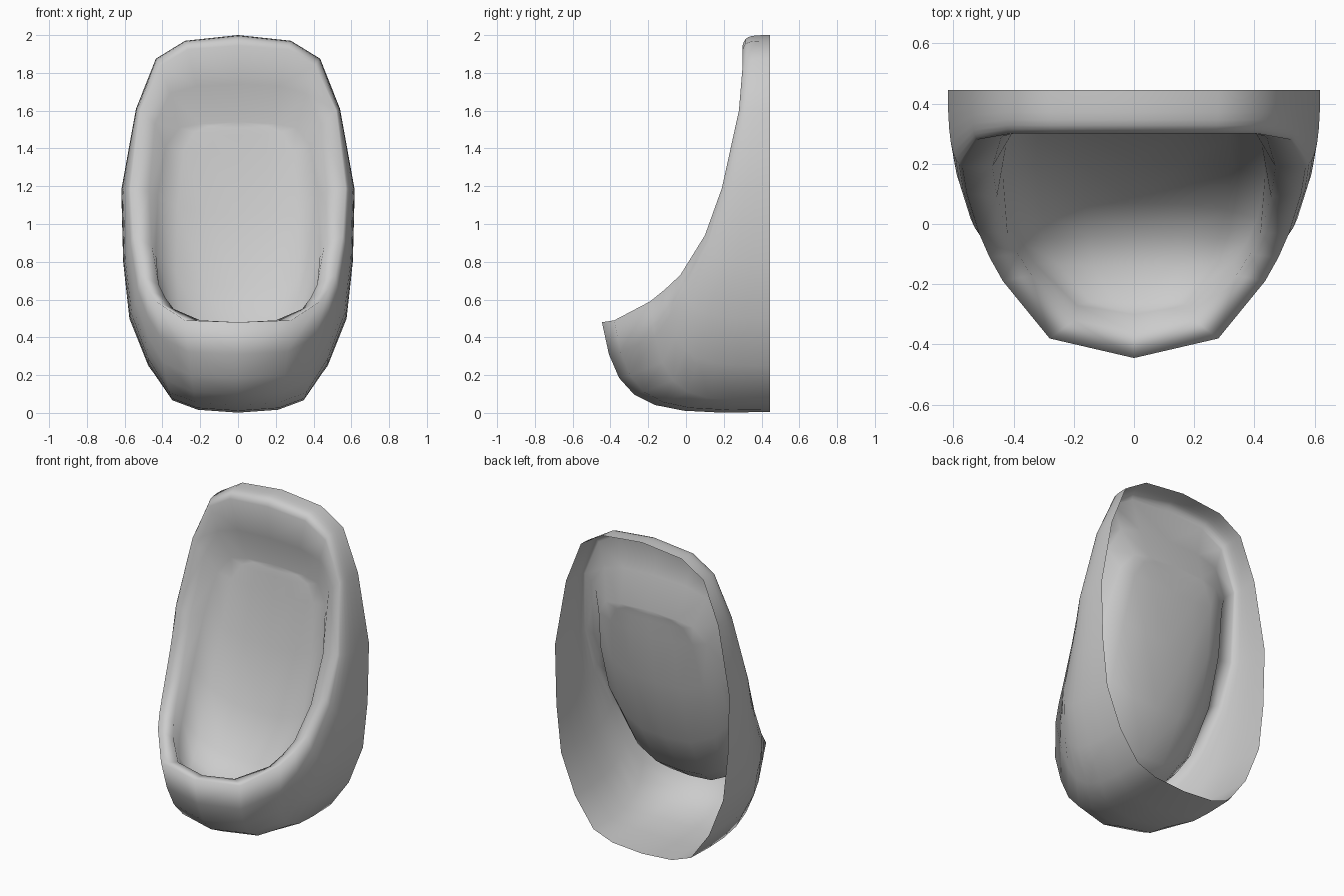
import bpy, bmesh
from mathutils import Vector as V

if "Cube" in bpy.data.objects:
    bpy.data.objects.remove(bpy.data.objects["Cube"])

# Half rings, ordered from bottom centre, up the right side, to top centre
back_ring = [V((x, .445, z)) for x, z in (
    (0, .005), (.21, .02), (.345, .07), (.475, .25), (.575, .50), (.608, .80),
    (.618, 1.18), (.54, 1.61), (.435, 1.875), (.28, 1.97), (0, 2.0))]
rim_outer = [V(p) for p in (
    (0, -.445, .48), (.28, -.38, .49), (.435, -.19, .59), (.48, -.11, .655),
    (.515, -.03, .73), (.555, .10, .94), (.57, .19, 1.19), (.52, .28, 1.6),
    (.41, .30, 1.84), (.265, .30, 1.925), (0, .30, 1.945))]
rim_inner = [V(p) for p in (
    (0, -.36, .475), (.2, -.32, .49), (.34, -.17, .55), (.385, -.10, .61),
    (.42, -.03, .68), (.455, .09, .88), (.47, .19, 1.17), (.44, .29, 1.53),
    (.36, .31, 1.69), (.22, .315, 1.73), (0, .315, 1.74)) ]
bowl_edge = [V(p) for p in (
    (0, -.30, .36), (.19, -.27, .37), (.33, -.13, .42), (.375, -.06, .49),
    (.41, .02, .58), (.435, .16, .85), (.425, .26, 1.15), (.385, .335, 1.41),
    (.31, .37, 1.51), (.2, .38, 1.53), (0, .38, 1.54))]
# Centre line of the bowl floor and back wall (y, z), one per inner row
bowl_centre = [(-.25, .33), (-.14, .30), (-.04, .32), (.07, .40), (.21, .66),
               (.31, 1.05), (.36, 1.37), (.37, 1.47), (.375, 1.51)]


def lerp(a, b, t):
    return a + (b - a) * t


def body_point(b, r, t):
    """Curve of the outer body between the wall edge and the rim."""
    c1 = V((b.x, lerp(b.y, r.y, .75), b.z - (.02 if b.z < .2 else 0)))
    c2 = V((lerp(b.x, r.x, .4), lerp(b.y, r.y, .92), lerp(b.z, r.z, .05)))
    s = 1 - t
    p = b * s**3 + c1 * 3 * s * s * t + c2 * 3 * s * t * t + r * t**3
    p.z = max(p.z, 0)
    return p


bm = bmesh.new()
# Outer body, rim and bowl lip as one loft
rings = [[body_point(b, r, k / 7) for b, r in zip(back_ring, rim_outer)]
         for k in range(8)]
rings += [rim_inner, bowl_edge]
verts = [[bm.verts.new(p) for p in ring] for ring in rings]
for a, b in zip(verts, verts[1:]):
    for i in range(len(a) - 1):
        bm.faces.new((a[i], a[i + 1], b[i + 1], b[i]))

# Bowl floor and back wall, curved across each row
edge = verts[-1]
rows = []
for i, (cy, cz) in enumerate(bowl_centre, 1):
    e = bowl_edge[i]
    rows.append([bm.verts.new((e.x * u, lerp(cy, e.y, u**3), lerp(cz, e.z, u**3)))
                 for u in (0, .4, .75)] + [edge[i]])
for a, b in zip(rows, rows[1:]):
    for k in range(3):
        bm.faces.new((a[k], a[k + 1], b[k + 1], b[k]))
for tip, row in ((edge[0], rows[0]), (edge[-1], rows[-1])):
    for k in range(3):
        bm.faces.new((tip, row[k], row[k + 1]))

# Mirror the half across x = 0
geom = bm.verts[:] + bm.edges[:] + bm.faces[:]
bmesh.ops.mirror(bm, geom=geom, axis='X', merge_dist=.0005)
bmesh.ops.remove_doubles(bm, verts=bm.verts[:], dist=.0005)
bmesh.ops.recalc_face_normals(bm, faces=bm.faces[:])
# Keep the front of the body facing outward
side = max(bm.faces, key=lambda f: f.calc_center_median().x)
if side.normal.x < 0:
    bmesh.ops.reverse_faces(bm, faces=bm.faces[:])
for f in bm.faces:
    f.smooth = True

mesh = bpy.data.meshes.new("urinal_basin")
bm.to_mesh(mesh)
bm.free()
bpy.context.collection.objects.link(bpy.data.objects.new("urinal_basin", mesh))
